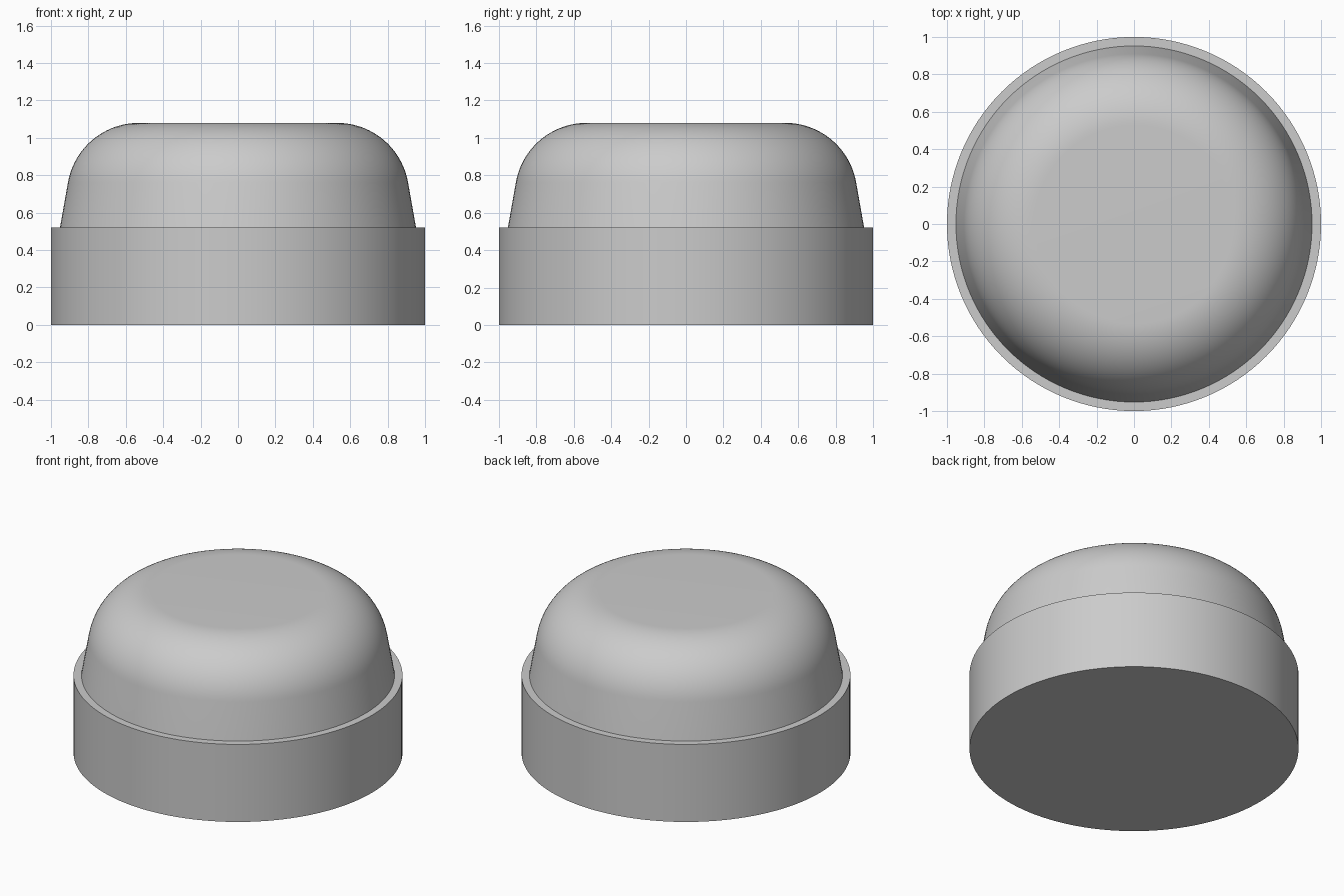
import bpy
import bmesh
from math import cos, sin, pi, radians

SEGMENTS = 128

cube = bpy.data.objects.get("Cube")
if cube:
    bpy.data.objects.remove(cube, do_unlink=True)

# One plain grey for the whole model
grey = bpy.data.materials.new("plain_grey")
grey.use_nodes = True
colour = (0.6, 0.6, 0.6, 1)
grey.diffuse_color = colour
grey.node_tree.nodes["Principled BSDF"].inputs["Base Color"].default_value = colour


def lathe(name, profile):
    """Revolve (radius, height) points, bottom to top, into a capped solid."""
    bm = bmesh.new()
    rings = []
    for r, z in profile:
        angles = [2 * pi * i / SEGMENTS for i in range(SEGMENTS)]
        rings.append([bm.verts.new((r * cos(a), r * sin(a), z)) for a in angles])
    for low, high in zip(rings, rings[1:]):
        for i in range(SEGMENTS):
            j = (i + 1) % SEGMENTS
            bm.faces.new((low[i], low[j], high[j], high[i]))
    bm.faces.new(rings[0][::-1])
    bm.faces.new(rings[-1])
    mesh = bpy.data.meshes.new(name)
    bm.to_mesh(mesh)
    bm.free()
    mesh.materials.append(grey)
    obj = bpy.data.objects.new(name, mesh)
    bpy.context.collection.objects.link(obj)
    bpy.ops.object.select_all(action="DESELECT")
    obj.select_set(True)
    bpy.context.view_layer.objects.active = obj
    bpy.ops.object.shade_smooth_by_angle(angle=radians(30))
    return obj


# Straight cylindrical base
BASE_TOP = 0.52
lathe("base", [(1, 0), (1, BASE_TOP)])

# Tapered cap with a large rounded shoulder and a flat top
TOP, FLAT_RADIUS, FILLET, TAPER, STEPS = 1.08, 0.53, 0.385, radians(10), 24
shoulder = []
for k in range(STEPS + 1):
    a = TAPER + (pi / 2 - TAPER) * k / STEPS
    shoulder.append((FLAT_RADIUS + FILLET * cos(a), TOP - FILLET + FILLET * sin(a)))
lathe("cap", [(0.952, BASE_TOP)] + shoulder)
